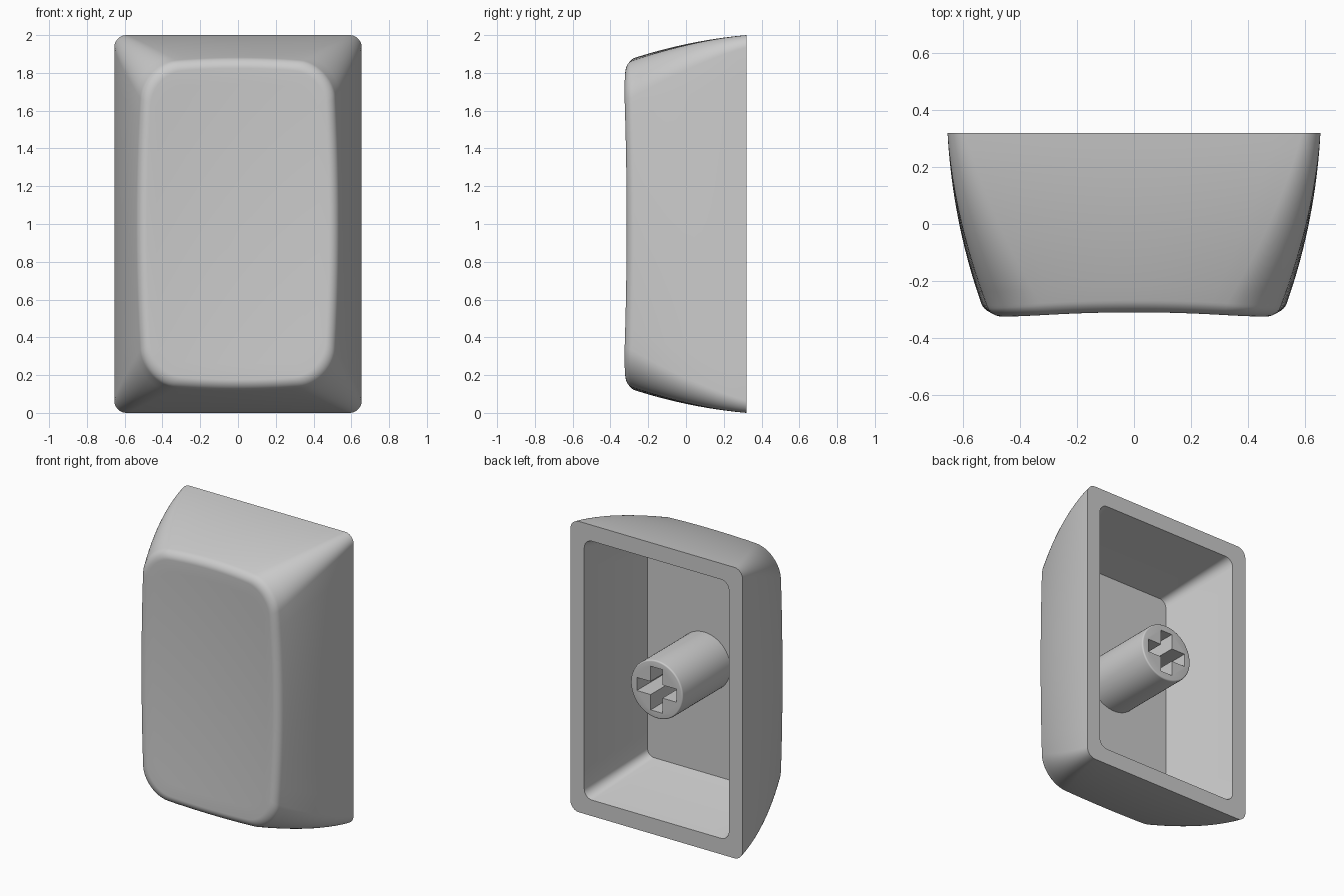
import bpy, bmesh, math

if "Cube" in bpy.data.objects:
    bpy.data.objects.remove(bpy.data.objects["Cube"])

CZ = 1.0      # height of the cap centre
SEG = 12      # samples per straight side and per corner


def outline(a, b, r, kx=0.0, kz=0.0):
    """Rounded rectangle in x/z with optionally bulging sides."""
    pts = []
    corners = [(1, 1), (-1, 1), (-1, -1), (1, -1)]
    arcs = []
    for i, (sx, sz) in enumerate(corners):
        cx, cz = sx * (a - r), sz * (b - r)
        arcs.append([(cx + r * math.cos(math.pi / 2 * (i + j / SEG)),
                      cz + r * math.sin(math.pi / 2 * (i + j / SEG)))
                     for j in range(SEG + 1)])
    for i, arc in enumerate(arcs):
        pts += arc
        p, q = arc[-1], arcs[(i + 1) % 4][0]
        pts += [(p[0] + (q[0] - p[0]) * t / SEG, p[1] + (q[1] - p[1]) * t / SEG)
                for t in range(1, SEG)]
    return [(x * (1 - kx * (z / b) ** 2), z * (1 - kz * (x / a) ** 2)) for x, z in pts]


def dish(x, z):
    """Depth of the scooped front face."""
    return -0.290 - 0.021 * (x / 0.45) ** 2 - 0.019 * (z / 0.8) ** 2


def finish(name, bm):
    bmesh.ops.recalc_face_normals(bm, faces=bm.faces)
    me = bpy.data.meshes.new(name)
    bm.to_mesh(me)
    bm.free()
    ob = bpy.data.objects.new(name, me)
    bpy.context.collection.objects.link(ob)
    return ob


def smooth(ob):
    bpy.ops.object.select_all(action='DESELECT')
    ob.select_set(True)
    bpy.context.view_layer.objects.active = ob
    bpy.ops.object.shade_smooth_by_angle(angle=math.radians(32))


# Cap shell: one chain of rings from cavity floor, over the rim, to the front
rings = []
for y, a, b, r in [(-0.20, 0.432, 0.768, 0.05), (0.06, 0.498, 0.836, 0.055),
                   (0.32, 0.55, 0.89, 0.06)]:
    rings.append([(x, y, z) for x, z in outline(a, b, r)])

# Curved outer sides
STEPS = 12
FILLET = 0.045
for i in range(STEPS + 1):
    t = i / STEPS
    a = 0.655 - 0.033 * t - 0.084 * t ** 2
    b = 1.0 - 0.053 * t - 0.066 * t ** 2
    pts = outline(a, b, 0.065 + 0.125 * t, 0.06 * t ** 1.5, 0.035 * t ** 1.5)
    rings.append([(x, 0.32 + (dish(x, z) + FILLET - 0.32) * t, z) for x, z in pts])

# Rounded edge into the front face
for i in range(1, 9):
    u = math.pi / 2 * i / 8
    inset = 0.012 * math.sin(u) + 0.045 * (1 - math.cos(u))
    pts = outline(0.538 - inset, 0.881 - inset, 0.19 - 0.4 * inset, 0.06, 0.035)
    rings.append([(x, dish(x, z) + FILLET * (1 - math.sin(u)), z) for x, z in pts])

# Dished front face
edge = rings[-1]
for s in (0.9, 0.75, 0.6, 0.45, 0.3, 0.15):
    rings.append([(x * s, dish(x * s, z * s), z * s) for x, y, z in edge])

bm = bmesh.new()
loops = [[bm.verts.new((x, y, z + CZ)) for x, y, z in ring] for ring in rings]
n = len(loops[0])
for lo, hi in zip(loops, loops[1:]):
    for j in range(n):
        k = (j + 1) % n
        bm.faces.new((lo[j], lo[k], hi[k], hi[j]))
bm.faces.new(loops[0])
centre = bm.verts.new((0, dish(0, 0), CZ))
for j in range(n):
    bm.faces.new((loops[-1][j], loops[-1][(j + 1) % n], centre))
smooth(finish("cap_shell", bm))


def prism(name, levels):
    """Closed solid through matching outlines at the given y levels."""
    bm = bmesh.new()
    ls = [[bm.verts.new((x, y, z + CZ)) for x, z in pts] for y, pts in levels]
    m = len(ls[0])
    for lo, hi in zip(ls, ls[1:]):
        for j in range(m):
            bm.faces.new((lo[j], lo[(j + 1) % m], hi[(j + 1) % m], hi[j]))
    bm.faces.new(ls[0])
    bm.faces.new(ls[-1])
    return finish(name, bm)


def circle(r, m=64):
    return [(r * math.cos(2 * math.pi * i / m), r * math.sin(2 * math.pi * i / m))
            for i in range(m)]


# Stem with a slightly rounded tip
tip = [(0.31 + 0.01 * math.sin(u), circle(0.188 + 0.01 * math.cos(u)))
       for u in (math.radians(d) for d in (0, 22, 45, 68))]
stem = prism("stem", [(-0.21, circle(0.198))] + tip + [(0.32, circle(0.188))])

# Cross-shaped socket cut into the stem
L, W = 0.15, 0.045
cross = [(L, -W), (L, W), (W, W), (W, L), (-W, L), (-W, W),
         (-L, W), (-L, -W), (-W, -W), (-W, -L), (W, -L), (W, -W)]
cutter = prism("socket_cutter", [(0.04, cross), (0.4, cross)])
mod = stem.modifiers.new("socket", 'BOOLEAN')
mod.operation = 'DIFFERENCE'
mod.solver = 'EXACT'
mod.object = cutter
bpy.context.view_layer.objects.active = stem
stem.select_set(True)
bpy.ops.object.modifier_apply(modifier=mod.name)
bpy.data.objects.remove(cutter)
smooth(stem)
